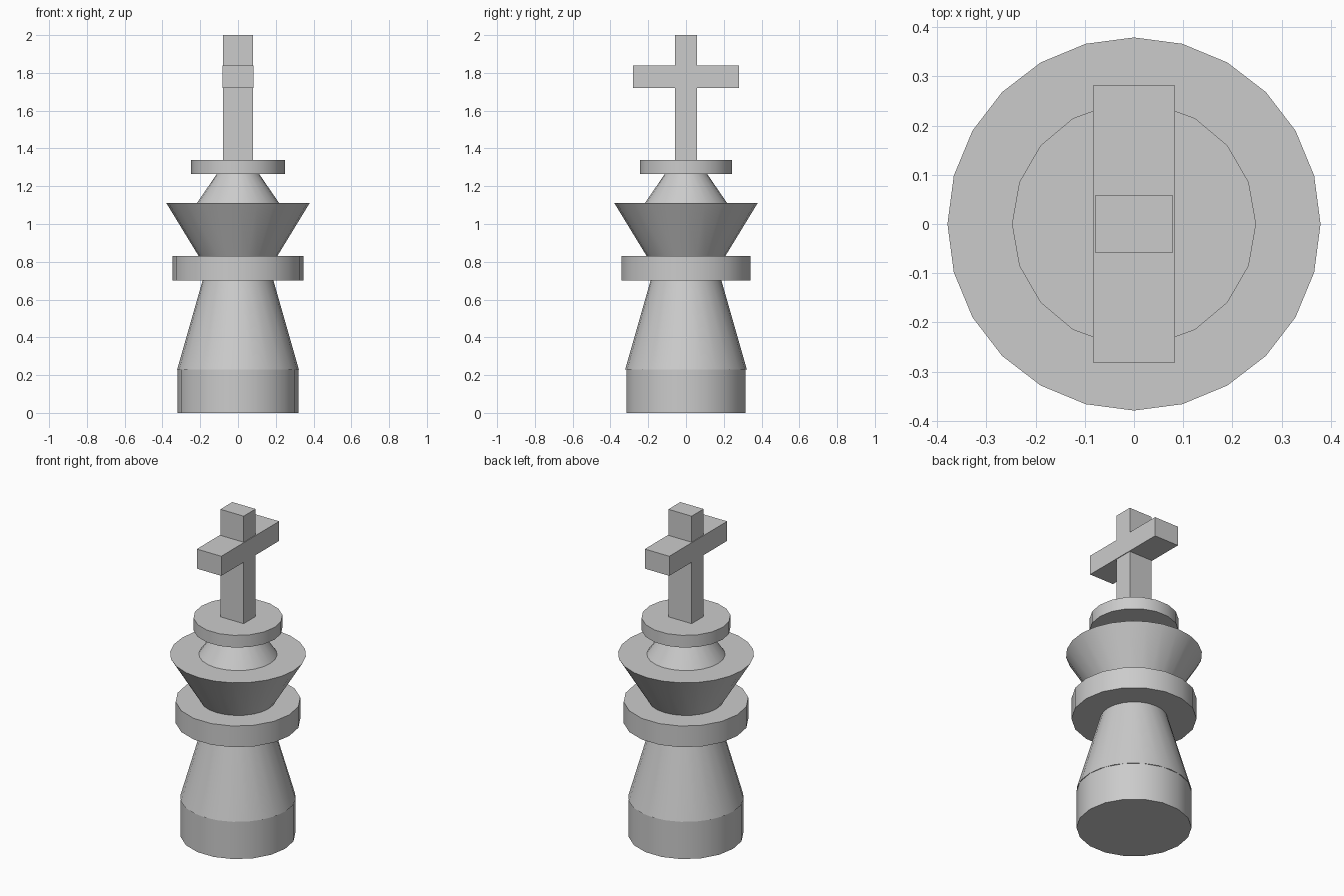
import bpy
import math

if "Cube" in bpy.data.objects:
    bpy.data.objects.remove(bpy.data.objects["Cube"])


def frustum(name, sides, r_bottom, r_top, z0, z1):
    """Round section with a vertex on the +x axis."""
    bpy.ops.mesh.primitive_cone_add(vertices=sides, radius1=r_bottom, radius2=r_top,
                                    depth=z1 - z0, location=(0, 0, (z0 + z1) / 2),
                                    rotation=(0, 0, math.pi / 2))
    ob = bpy.context.object
    ob.name = name
    bpy.ops.object.transform_apply(location=False, rotation=True, scale=False)
    bpy.ops.object.shade_smooth_by_angle(angle=math.radians(30))
    return ob


def box(name, hx, hy, z0, z1):
    bpy.ops.mesh.primitive_cube_add(size=2, location=(0, 0, (z0 + z1) / 2))
    ob = bpy.context.object
    ob.name = name
    ob.scale = (hx, hy, (z1 - z0) / 2)
    bpy.ops.object.transform_apply(location=False, rotation=False, scale=True)
    return ob


# Turned sections, bottom to top
frustum("base", 18, 0.32, 0.32, 0.0, 0.23)
frustum("body", 24, 0.322, 0.188, 0.23, 0.70)
frustum("collar", 18, 0.348, 0.348, 0.70, 0.83)
frustum("crown", 24, 0.208, 0.379, 0.83, 1.11)
frustum("neck", 24, 0.218, 0.112, 1.11, 1.265)
frustum("cap_disc", 18, 0.248, 0.248, 1.265, 1.34)

# Cross on top
box("cross_upright", 0.079, 0.058, 1.34, 2.0)
box("cross_bar", 0.083, 0.281, 1.72, 1.84)
